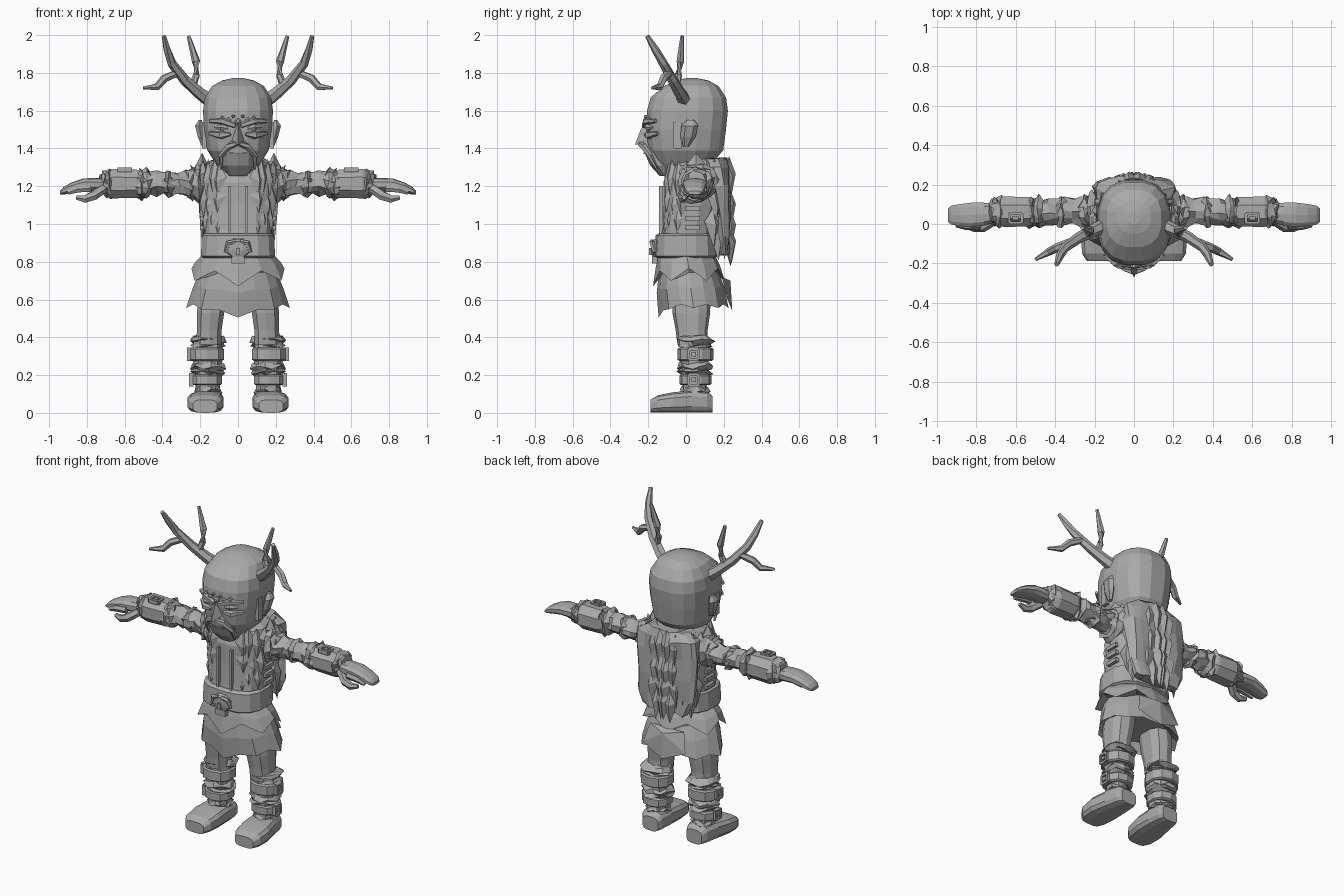
import bpy, bmesh, math, random
from mathutils import Vector

random.seed(4)
if "Cube" in bpy.data.objects:
    bpy.data.objects.remove(bpy.data.objects["Cube"], do_unlink=True)

grey = bpy.data.materials.new("plain_grey")
grey.use_nodes = True
grey.diffuse_color = (0.4, 0.4, 0.4, 1)
grey.node_tree.nodes["Principled BSDF"].inputs["Base Color"].default_value = grey.diffuse_color


def make(name, verts, faces, pair=False):
    """Create a flat shaded object, and its mirror image when it is one of a pair."""
    sides = (("left_", 1), ("right_", -1)) if pair else (("", 1),)
    for prefix, sign in sides:
        mesh = bpy.data.meshes.new(prefix + name)
        mesh.from_pydata([(v[0] * sign, v[1], v[2]) for v in verts], [], faces)
        bm = bmesh.new()
        bm.from_mesh(mesh)
        bmesh.ops.recalc_face_normals(bm, faces=bm.faces)
        bm.to_mesh(mesh)
        bm.free()
        mesh.materials.append(grey)
        bpy.context.collection.objects.link(bpy.data.objects.new(prefix + name, mesh))


def skin(name, loops, pair=False):
    """Bridge equal loops of points and cap both ends."""
    n, last = len(loops[0]), (len(loops) - 1) * len(loops[0])
    faces = [(k * n + i, k * n + (i + 1) % n, (k + 1) * n + (i + 1) % n, (k + 1) * n + i)
             for k in range(len(loops) - 1) for i in range(n)]
    faces += [tuple(range(n)), tuple(range(last, last + n))]
    make(name, [p for loop in loops for p in loop], faces, pair)


def loft(name, axis, rings, n=10, power=1.0, jitter=0.0, pair=False):
    """Rings are (position on axis, centre a, radius a, centre b, radius b)."""
    loops = []
    for t, ca, ra, cb, rb in rings:
        loop = []
        for i in range(n):
            ang = math.tau * (i + 0.5) / n
            c, s = math.cos(ang), math.sin(ang)
            a = ca + ra * math.copysign(abs(c) ** power, c)
            b = cb + rb * math.copysign(abs(s) ** power, s)
            p = Vector({"x": (t, a, b), "y": (a, t, b), "z": (a, b, t)}[axis])
            loop.append(p + Vector([random.uniform(-jitter, jitter) for _ in range(3)]))
        loops.append(loop)
    skin(name, loops, pair)


def ruffle(name, axis, t, ca, ra, cb, rb, width=0.025):
    """Ragged fur ring around a limb."""
    loft(name, axis, [(t + k * width, ca, ra * f, cb, rb * f)
                      for k, f in ((-1, 0.8), (-0.3, 1.1), (0.3, 0.95), (1, 0.8))],
         12, 1, 0.013, True)


def tube(name, points, radii, n=6, pair=True):
    pts = [Vector(p) for p in points]
    loops = []
    for k, p in enumerate(pts):
        d = pts[min(k + 1, len(pts) - 1)] - pts[max(k - 1, 0)]
        q = d.to_track_quat("Z", "Y")
        loops.append([p + q @ Vector((math.cos(math.tau * i / n), math.sin(math.tau * i / n), 0)) * radii[k]
                      for i in range(n)])
    skin(name, loops, pair)


def boxes(name, items, pair=False):
    """Join boxes given as (centre, half size)."""
    verts, faces = [], []
    for c, h in items:
        o = len(verts)
        verts += [(c[0] + i * h[0], c[1] + j * h[1], c[2] + k * h[2])
                  for i in (-1, 1) for j in (-1, 1) for k in (-1, 1)]
        faces += [tuple(o + i for i in f) for f in ((0, 1, 3, 2), (4, 5, 7, 6), (0, 1, 5, 4),
                                                    (2, 3, 7, 6), (0, 2, 6, 4), (1, 3, 7, 5))]
    make(name, verts, faces, pair)


def buckle(name, centre, u, v, w, h):
    """Rectangular frame with a small inner plate."""
    c, u, v = Vector(centre), Vector(u), Vector(v)
    thick = u.cross(v) * 0.012
    size = lambda a, b: [abs(x) for x in (u * a + v * b + thick)]
    boxes(name, [(c + u * w * s, size(0.007, h)) for s in (-1, 1)]
          + [(c + v * h * s, size(w, 0.007)) for s in (-1, 1)]
          + [(c, size(w * 0.45, h * 0.4))], True)


# Head
loft("head", "z", [(z, 0, rx, (front + back) / 2, (back - front) / 2) for z, rx, front, back in (
    (1.27, .07, -.13, .02), (1.32, .12, -.16, .14), (1.39, .165, -.2, .2), (1.5, .183, -.215, .215),
    (1.6, .188, -.21, .225), (1.67, .178, -.19, .215), (1.73, .14, -.12, .175),
    (1.76, .085, -.05, .12), (1.772, .03, 0, .06))], 16, 0.8)
loft("neck", "z", [(1.2, 0, .11, .05, .1), (1.36, 0, .11, .05, .1)])
loft("ear", "z", [(1.41, .18, .012, .0, .015), (1.46, .195, .02, .01, .04), (1.52, .208, .022, .02, .045),
                  (1.55, .2, .01, .025, .02)], 6, pair=True)
boxes("sideburn", [((.178, -.045, 1.47), (.012, .02, .07))], True)

# Face
make("nose", [(0, -.215, 1.54), (-.04, -.2, 1.42), (.04, -.2, 1.42), (0, -.27, 1.42), (0, -.24, 1.5)],
     [(0, 1, 4), (0, 4, 2), (1, 3, 4), (2, 4, 3), (1, 2, 3), (0, 2, 1)])
tube("brow", [(.015, -.222, 1.52), (.08, -.21, 1.545), (.15, -.16, 1.545)], [.014, .018, .01], 5)
tube("eye", [(.045, -.205, 1.505), (.085, -.2, 1.512), (.125, -.175, 1.512)], [.006, .02, .006], 6)
tube("cheek", [(.04, -.215, 1.475), (.09, -.2, 1.47), (.15, -.15, 1.48)], [.008, .022, .01], 5)
loft("muzzle", "z", [(1.255, 0, .05, -.1, .04), (1.31, 0, .085, -.13, .06), (1.38, 0, .09, -.16, .06),
                     (1.44, 0, .04, -.19, .04)], 10, 0.8)
tube("moustache", [(.008, -.245, 1.425), (.05, -.222, 1.41), (.09, -.19, 1.36), (.09, -.155, 1.29)],
     [.012, .018, .014, .006], 5)
boxes("mouth", [((0, -.216, 1.375), (.045, .008, .004))])
for k, (x, z, r) in enumerate(((0, 1.545, .018), (.05, 1.55, .014), (.085, 1.56, .012), (.025, 1.57, .009))):
    y = -.213 + x * .15
    loft("brow_stud_%d" % k, "y", [(y - .014, x, r * .5, z, r * .5), (y - .008, x, r, z, r),
                                   (y + .02, x, r, z, r)], 8, pair=x > 0)

# Antlers
tube("antler_beam", [(.13, .0, 1.64), (.2, -.03, 1.69), (.28, -.07, 1.76), (.35, -.12, 1.85), (.375, -.16, 1.92),
                     (.392, -.205, 1.995)], [.04, .033, .028, .024, .021, .012])
tube("antler_inner_tine", [(.24, -.05, 1.73), (.22, -.04, 1.79), (.222, -.03, 1.86), (.262, -.02, 1.995)],
     [.02, .019, .022, .01])
tube("antler_outer_tine", [(.32, -.09, 1.8), (.39, -.12, 1.77), (.43, -.14, 1.725), (.5, -.18, 1.72)],
     [.02, .022, .02, .008])

# Torso, side lacing and cloak
loft("torso", "z", [(.85, 0, .175, 0, .15), (.97, 0, .185, .01, .14), (1.1, 0, .19, .03, .15), (1.22, 0, .19, .05, .17),
                    (1.31, 0, .17, .07, .16), (1.35, 0, .11, .08, .12)], 14, 0.8)
boxes("side_lacing", [((.19, .035, z), (.012, .04, .012)) for z in (.98, 1.03, 1.08)], True)
boxes("chest_edge", [((.045, -.132, 1.07), (.007, .01, .13))], True)
loft("cloak", "z", [(.84, 0, .15, .2, .03), (.93, 0, .19, .195, .035), (1.05, 0, .2, .195, .04),
                    (1.2, 0, .21, .18, .06), (1.3, 0, .2, .16, .08), (1.34, 0, .14, .14, .07)], 16, 0.8, 0.012)


def fur(name, angles, rows, width, up, down, bulge, back):
    """Overlapping pointed tufts hung around the torso."""
    verts, faces = [], []
    for r, z0 in enumerate(rows):
        for deg in angles:
            a = math.radians(deg + (r % 2) * 8 + random.uniform(-4, 4))
            z = z0 + random.uniform(-.03, .03)
            base = Vector((.19 * math.cos(a), .05 + back * math.sin(a), z))
            out = Vector((math.cos(a), math.sin(a), 0))
            side = Vector((-out.y, out.x, 0)) * width
            high, low = Vector((0, 0, up)), Vector((0, 0, -down))
            o = len(verts)
            verts += [base + side, base + high, base - side, base + low + out * .012,
                      base + out * bulge - high * .3, base - out * .03]
            for i in range(4):
                j = (i + 1) % 4
                faces += [(o + i, o + j, o + 4), (o + j, o + i, o + 5)]
    make(name, verts, faces, True)


fur("back_fur", (84, 66, 48, 30), (1.27, 1.15, 1.03, .93), .05, .07, .14, .035, .18)
fur("front_fur", (-32, -48, -62), (1.25, 1.13, 1.02), .045, .08, .11, .03, .165)
fur("shoulder_fur", (-18, 0, 18), (1.3, 1.24), .05, .06, .1, .04, .16)

# Belt and mask clasp
loft("belt", "z", [(.82, 0, .185, 0, .155), (.83, 0, .2, 0, .168), (.94, 0, .195, 0, .16), (.95, 0, .18, 0, .145)],
     14, 0.75)
loft("clasp", "y", [(-.15, 0, .07, .87, .06), (-.175, 0, .06, .87, .05), (-.185, 0, .03, .88, .03)], 8)
boxes("clasp_jaw", [((0, -.165, .81), (.035, .015, .018)), ((0, -.185, .855), (.01, .01, .018))])
tube("clasp_ridge", [(.065, -.168, .85), (.05, -.178, .9), (.01, -.182, .91)], [.01, .015, .01], 5)


# Two tier skirt with pointed hems
def skirt(name, n, profile, zig, dip):
    loops = []
    for z, rx, cy, ry, k in profile:
        loop = []
        for i in range(n):
            a = math.tau * i / n - math.pi / 2
            odd, front = i % 2, max(0, -math.sin(a)) ** 6
            f = 1 - .07 * odd * k
            loop.append((rx * f * math.cos(a), cy + ry * f * math.sin(a), z + k * (zig * odd - dip * front)))
        loops.append(loop)
    skin(name, loops)


skirt("skirt_upper", 12, [(.85, .175, 0, .145, 0), (.78, .23, .01, .17, .3), (.7, .265, .015, .19, 1),
                          (.74, .2, .015, .15, 0)], .065, .03)
skirt("skirt_lower", 16, [(.78, .19, .01, .15, 0), (.66, .24, .025, .18, .5), (.555, .275, .04, .185, 1),
                          (.61, .2, .03, .14, 0)], .02, .05)
make("skirt_tail", [(-.12, .19, .72), (.12, .19, .72), (.15, .22, .6), (0, .245, .54), (-.15, .22, .6), (0, .235, .7)],
     [(0, 1, 5), (1, 2, 5), (2, 3, 5), (3, 4, 5), (4, 0, 5), (0, 4, 3, 2, 1)])

# Legs, wraps and boots
loft("thigh", "z", [(.66, .13, .08, .03, .1), (.53, .145, .075, .028, .1), (.44, .152, .068, .03, .085),
                    (.36, .155, .07, .035, .08)], 10, 0.8, pair=True)
loft("calf", "z", [(z, .16, r, .045, r) for z, r in ((.4, .075), (.3, .08), (.2, .07), (.08, .06))],
     10, 0.8, 0.004, True)
for k, (z, r) in enumerate(((.39, .088), (.365, .08), (.25, .088), (.225, .083), (.125, .07), (.105, .068))):
    ruffle("leg_fur_%d" % k, "z", z, .162, r, .05, r)
for k, (z, h, r) in enumerate(((.31, .035, .095), (.175, .027, .085))):
    loft("leg_strap_%d" % k, "z", [(z + d * h, .165, r * f, .05, r * f)
                                   for d, f in ((-1, .9), (-.8, 1), (.8, 1), (1, .9))], 10, 0.85, pair=True)
    buckle("leg_buckle_%d" % k, (.163 + r, .04, z), (0, 1, 0), (0, 0, 1), .026, .028)
loft("boot", "y", [(y, x, w, h, h) for y, x, w, h in (
    (.14, .155, .055, .045), (.11, .158, .072, .058), (.03, .163, .085, .06), (-.07, .172, .098, .055),
    (-.15, .175, .09, .047), (-.188, .175, .065, .035))], 12, 0.6, pair=True)

# Arms: ragged sleeve, cuff and hand
loft("sleeve", "x", [(.14 + k * .042, .06, .068 - k * .001 + .008 * (k % 2), 1.215, .06 - k * .001 + .008 * (k % 2))
                     for k in range(10)], 10, 1, 0.012, True)
for k, (x, r) in enumerate(((.21, .1), (.25, .082), (.37, .07), (.49, .077), (.52, .08), (.685, .072), (.705, .065))):
    ruffle("arm_fur_%d" % k, "x", x, .06, r, 1.215, r)
loft("cuff", "x", [(x, .062, r, 1.213, r) for x, r in ((.51, .07), (.535, .08), (.66, .083), (.69, .068))],
     8, 0.9, pair=True)
buckle("cuff_buckle", (.6, .03, 1.286), (1, 0, 0), (0, 1, 0), .032, .024)
loft("hand", "x", [(.69, .055, .045, 1.205, .038), (.76, .05, .06, 1.208, .036), (.82, .047, .064, 1.208, .033),
                   (.88, .045, .058, 1.193, .028), (.925, .045, .05, 1.175, .02), (.943, .045, .035, 1.165, .01)],
     10, 0.8, pair=True)
tube("thumb", [(.71, .02, 1.19), (.765, -.015, 1.15), (.81, -.018, 1.132), (.855, -.01, 1.14)],
     [.026, .027, .022, .012])
tube("forefinger", [(.78, -.005, 1.19), (.85, -.01, 1.185), (.9, -.005, 1.165)], [.022, .021, .012])
